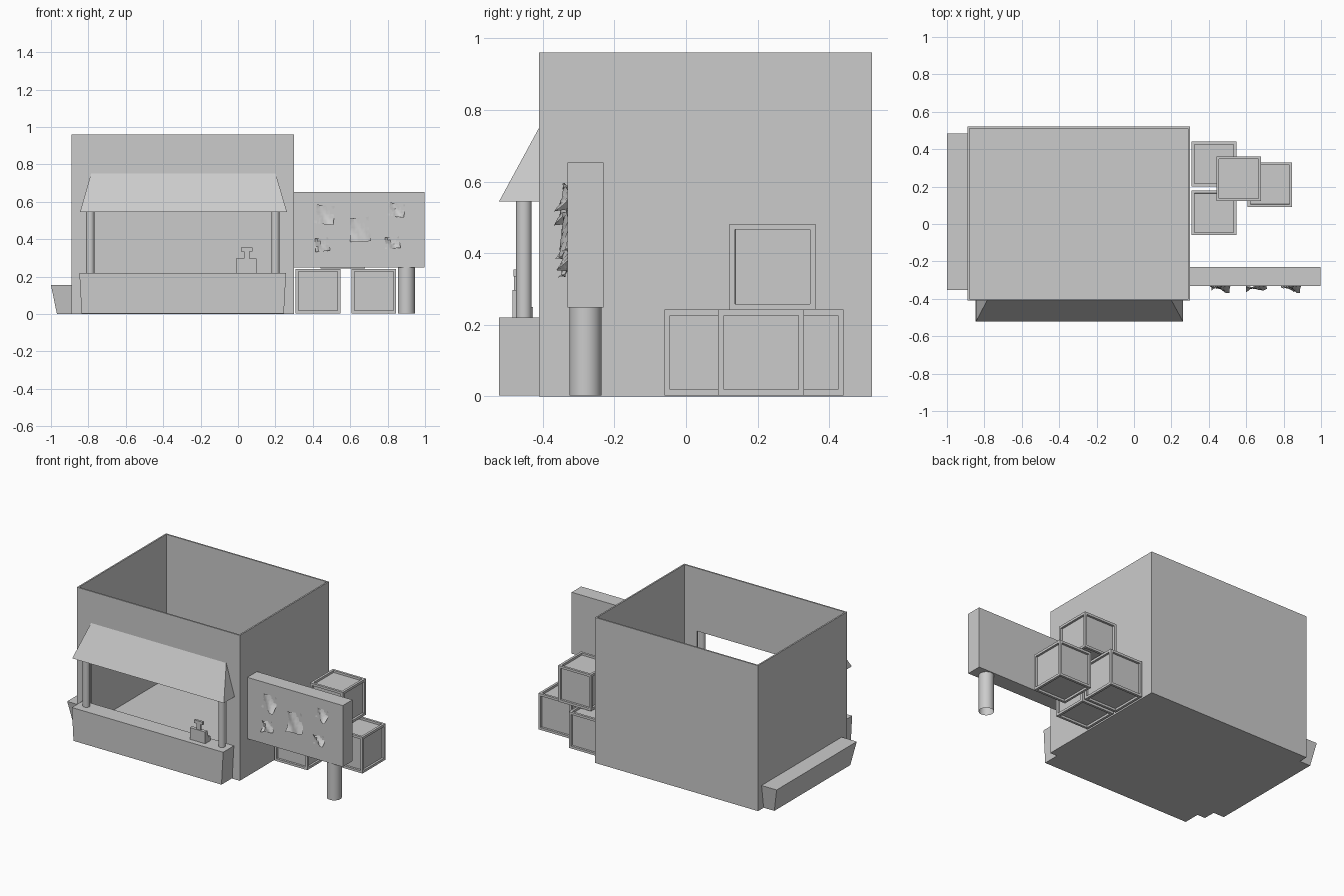
import bpy, bmesh, math
from mathutils import Vector, Matrix

if "Cube" in bpy.data.objects:
    bpy.data.objects.remove(bpy.data.objects["Cube"])


def finish(name, bm, smooth=False):
    bmesh.ops.recalc_face_normals(bm, faces=bm.faces)
    me = bpy.data.meshes.new(name)
    bm.to_mesh(me)
    bm.free()
    ob = bpy.data.objects.new(name, me)
    bpy.context.collection.objects.link(ob)
    if smooth:
        bpy.ops.object.select_all(action='DESELECT')
        ob.select_set(True)
        bpy.context.view_layer.objects.active = ob
        bpy.ops.object.shade_smooth_by_angle(angle=math.radians(40))
    return ob


def box_bm(lo, hi):
    bm = bmesh.new()
    lo, hi = Vector(lo), Vector(hi)
    size = Matrix.Diagonal((*(hi - lo), 1))
    bmesh.ops.create_cube(bm, size=1, matrix=Matrix.Translation((lo + hi) / 2) @ size)
    return bm


def box(name, lo, hi):
    return finish(name, box_bm(lo, hi))


def tapered(name, lo, hi, x0=0, x1=0, y0=0, y1=0):
    """Box whose base is pulled in on chosen sides."""
    bm = box_bm(lo, hi)
    for v in bm.verts:
        if v.co.z < (lo[2] + hi[2]) / 2:
            v.co.x += x0 if v.co.x < (lo[0] + hi[0]) / 2 else -x1
            v.co.y += y0 if v.co.y < (lo[1] + hi[1]) / 2 else -y1
    return finish(name, bm)


def post(name, x, y, r, z0, z1):
    bm = bmesh.new()
    bmesh.ops.create_cone(bm, cap_ends=False, segments=32, radius1=r, radius2=r,
                          depth=z1 - z0,
                          matrix=Matrix.Translation((x, y, (z0 + z1) / 2)))
    finish(name, bm, True)


def prism(name, profile, x0, x1):
    """Extrude a (y, z) profile along x."""
    bm = bmesh.new()
    f = bm.faces.new([bm.verts.new((x0, y, z)) for y, z in profile])
    ext = bmesh.ops.extrude_face_region(bm, geom=[f])
    bmesh.ops.translate(bm, vec=(x1 - x0, 0, 0),
                        verts=[g for g in ext['geom'] if isinstance(g, bmesh.types.BMVert)])
    if f.is_valid and not any(len(e.link_faces) == 1 for e in f.edges):
        pass
    elif not f.is_valid:
        bmesh.ops.holes_fill(bm, edges=bm.edges)
    return finish(name, bm)


# Building: open-topped thin shell with a serving opening
bm = box_bm((-.89, -.41, 0), (.30, .52, .96))
bmesh.ops.delete(bm, geom=[f for f in bm.faces if f.calc_center_median().z > .95],
                 context='FACES_ONLY')
walls = finish("building_walls", bm)
solid = walls.modifiers.new("thickness", 'SOLIDIFY')
solid.thickness = .01
solid.offset = -1
solid.use_even_offset = True
cutter = box("opening_cutter", (-.79, -.45, .215), (.20, -.37, .545))
cutter.hide_render = True
cutter.hide_viewport = True
cutter.display_type = 'WIRE'
cut = walls.modifiers.new("opening", 'BOOLEAN')
cut.operation = 'DIFFERENCE'
cut.object = cutter
cut.solver = 'EXACT'

# Counter, awning posts and side planter
tapered("counter", (-.848, -.522, .003), (.257, -.405, .22), x0=.012, x1=.012)
for side, x in (("left", -.79), ("right", .20)):
    post(side + "_awning_post", x, -.453, .022, .215, .55)
tapered("side_planter", (-1, -.353, 0), (-.885, .483, .155), x0=.032, y0=.022, y1=.022)

# Awning: hipped wedge against the wall
bm = bmesh.new()
x0, x1, zb = -.845, .262, .545
p = [bm.verts.new(c) for c in ((-.785, -.408, .755), (.20, -.408, .755),
                               (x0, -.522, zb), (x1, -.522, zb),
                               (x0, -.408, zb), (x1, -.408, zb))]
for idx in ((0, 1, 3, 2), (0, 2, 4), (1, 5, 3), (2, 3, 5, 4), (0, 4, 5, 1)):
    bm.faces.new([p[i] for i in idx])
finish("awning", bm)

# Cash register: stepped base, neck and display
prism("register_base", [(-.485, .218), (-.485, .297), (-.462, .297),
                        (-.45, .25), (-.428, .25), (-.428, .218)], -.012, .10)
box("register_neck", (.033, -.48, .295), (.062, -.47, .337))
box("register_display", (.017, -.482, .335), (.078, -.467, .355))

# Notice board on a post
box("notice_board", (.30, -.331, .248), (.997, -.231, .653))
post("board_post", .90, -.281, .045, .003, .25)


# Curled paper sheets pinned to the board
def paper(name, x, z, w, h, tilt, curl, lift):
    bm = bmesh.new()
    bmesh.ops.create_grid(bm, x_segments=5, y_segments=5, size=.5)
    for v in bm.verts:
        u, t = v.co.x, v.co.y
        bend = curl * (.5 - t) ** 2 * (.5 + u * lift) + .012 * math.cos(u * 6 + t * 4)
        px, pz = u * w * (1 - .12 * t), t * h + .08 * h * u * u
        v.co = (x + px * math.cos(tilt) - pz * math.sin(tilt), -.333 - max(bend, -.004),
                z + px * math.sin(tilt) + pz * math.cos(tilt))
    finish(name, bm, True)


for i, args in enumerate(((.463, .53, .10, .10, -.10, .030, 1.0),
                          (.45, .37, .075, .07, .10, .022, -1.0),
                          (.652, .45, .105, .13, .06, .036, -.6),
                          (.848, .555, .085, .07, -.15, .030, 1.0),
                          (.825, .38, .08, .06, .08, .022, 1.0))):
    paper("paper_%d" % (i + 1), *args)

# Stacked crates with recessed panels
for i, (x, y, z) in enumerate(((.308, -.06, .003), (.308, .20, .003),
                               (.606, .09, .003), (.44, .122, .243))):
    bm = box_bm((x, y, z), (x + .24, y + .24, z + .239))
    faces = bm.faces[:]
    bmesh.ops.inset_individual(bm, faces=faces, thickness=.022)
    moves = [(f, f.normal.copy()) for f in faces]
    ext = bmesh.ops.inset_individual(bm, faces=faces, thickness=.0001)
    for f, n in moves:
        bmesh.ops.translate(bm, vec=n * -.014, verts=f.verts[:])
    finish("crate_%d" % (i + 1), bm)
